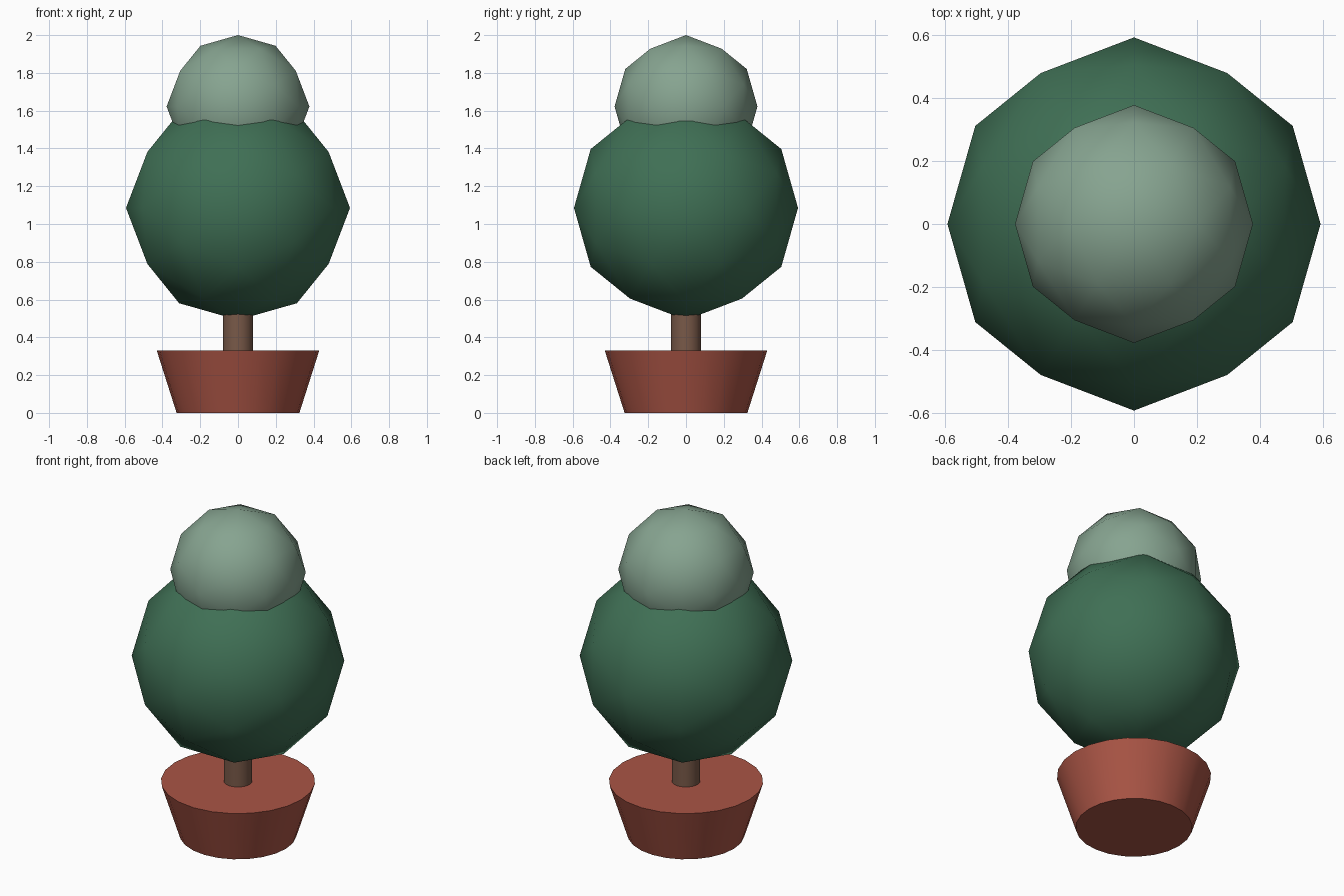
import bpy, bmesh, math
from mathutils import Vector
from itertools import combinations

if "Cube" in bpy.data.objects:
    bpy.data.objects.remove(bpy.data.objects["Cube"])


def finish(obj, name, color, angle):
    obj.name = name
    mat = bpy.data.materials.new(name + "_color")
    mat.diffuse_color = (*color, 1)
    mat.use_nodes = True
    mat.node_tree.nodes["Principled BSDF"].inputs["Base Color"].default_value = mat.diffuse_color
    obj.data.materials.append(mat)
    bpy.ops.object.select_all(action='DESELECT')
    obj.select_set(True)
    bpy.context.view_layer.objects.active = obj
    bpy.ops.object.shade_smooth_by_angle(angle=math.radians(angle))


def tapered(name, r_bottom, r_top, z0, z1, sides, color):
    bpy.ops.mesh.primitive_cone_add(vertices=sides, radius1=r_bottom, radius2=r_top,
                                    depth=z1 - z0, location=(0, 0, (z0 + z1) / 2))
    finish(bpy.context.object, name, color, 35)


def foliage(name, radius, z, color):
    # Low-poly ball: icosahedron resting on an edge, split once and pushed to a sphere
    phi = (1 + math.sqrt(5)) / 2
    corners = []
    for s in (-1, 1):
        for t in (-phi, phi):
            corners += [Vector((s, 0, t)), Vector((t, s, 0)), Vector((0, t, s))]
    mids = [a + b for a, b in combinations(corners, 2) if (a - b).length < 2.1]
    bm = bmesh.new()
    for p in corners + mids:
        bm.verts.new(p.normalized() * radius)
    bmesh.ops.convex_hull(bm, input=bm.verts[:])
    bmesh.ops.recalc_face_normals(bm, faces=bm.faces[:])
    mesh = bpy.data.meshes.new(name)
    bm.to_mesh(mesh)
    bm.free()
    obj = bpy.data.objects.new(name, mesh)
    bpy.context.collection.objects.link(obj)
    obj.location.z = z
    finish(obj, name, color, 60)


# Pot and trunk
tapered("pot", 0.325, 0.43, 0, 0.33, 24, (0.40, 0.09, 0.06))
tapered("trunk", 0.08, 0.08, 0.30, 0.75, 16, (0.19, 0.10, 0.065))

# Foliage balls
foliage("lower_foliage", 0.593, 1.085, (0.05, 0.16, 0.09))
foliage("upper_foliage", 0.378, 1.622, (0.24, 0.37, 0.28))
